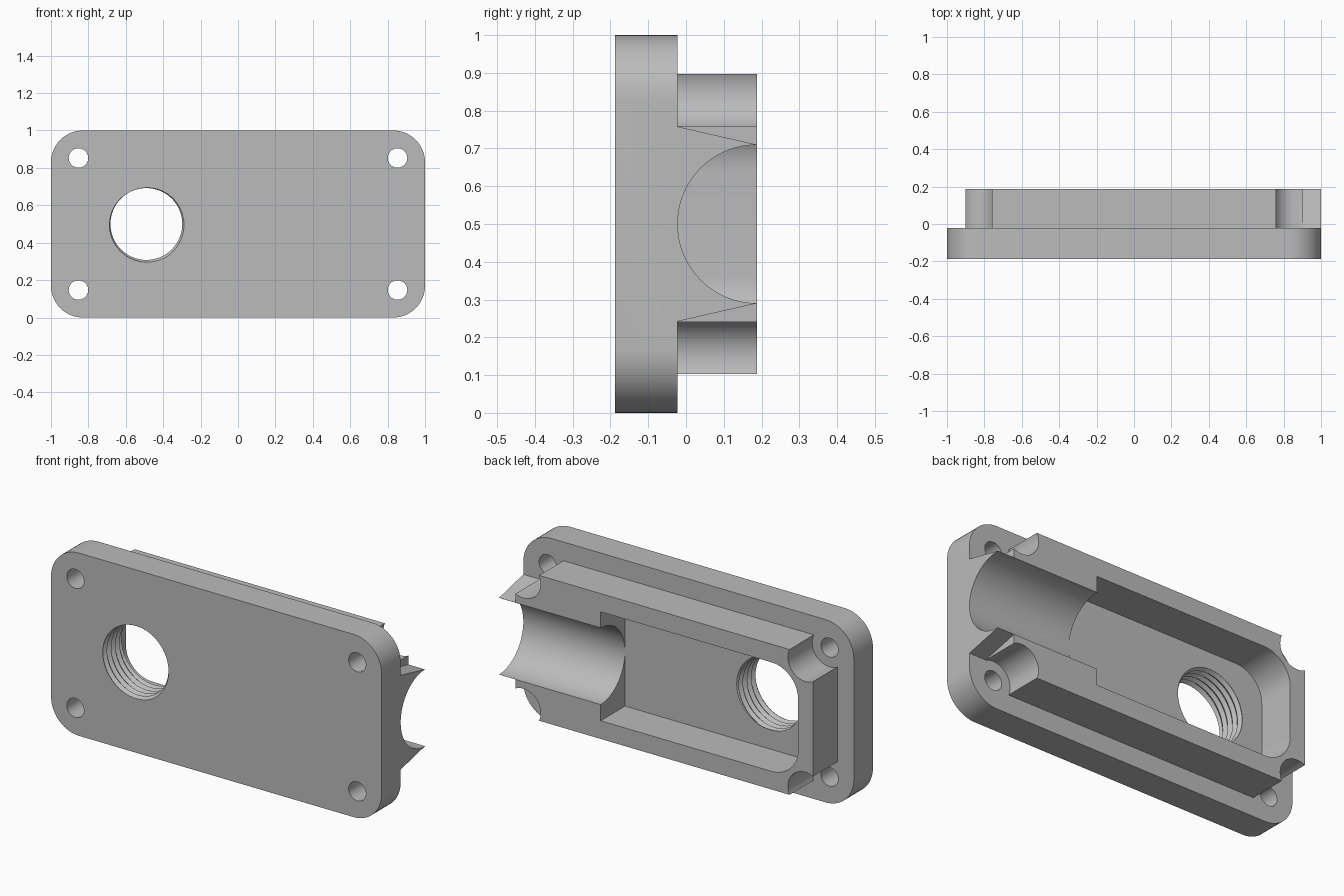
import bpy, bmesh
from math import sin, cos, pi, tau

if "Cube" in bpy.data.objects:
    bpy.data.objects.remove(bpy.data.objects["Cube"])

FRONT, FLOOR, BACK = -0.1875, -0.0225, 0.1875
MID = 0.5                      # height of the centre line
SCREW_X, SCREW_Z = 0.853, 0.353

grey = bpy.data.materials.new("plain grey")
grey.use_nodes = True
grey.diffuse_color = (0.5, 0.5, 0.5, 1)
grey.node_tree.nodes["Principled BSDF"].inputs["Base Color"].default_value = (0.5, 0.5, 0.5, 1)


def finish(name, bm):
    bmesh.ops.recalc_face_normals(bm, faces=bm.faces)
    mesh = bpy.data.meshes.new(name)
    bm.to_mesh(mesh)
    bm.free()
    mesh.materials.append(grey)
    obj = bpy.data.objects.new(name, mesh)
    bpy.context.collection.objects.link(obj)
    return obj


def prism(name, outline, start, end, axis="y"):
    """Extrude an outline: (x, z) pairs along y, or (y, z) pairs along x."""
    bm = bmesh.new()
    place = (lambda a, b, t: (a, t, b)) if axis == "y" else (lambda a, b, t: (t, a, b))
    rings = [[bm.verts.new(place(a, b, t)) for a, b in outline] for t in (start, end)]
    n = len(outline)
    for ring in rings:
        bm.faces.new(ring)
    for i in range(n):
        j = (i + 1) % n
        bm.faces.new((rings[0][i], rings[0][j], rings[1][j], rings[1][i]))
    return finish(name, bm)


def circle(cx, cz, r, n=48):
    return [(cx + r * cos(tau * i / n), cz + r * sin(tau * i / n)) for i in range(n)]


def rounded(x0, x1, half_height, left, right, n=14):
    """Rectangle outline about the centre line, with corner radii per end."""
    points = []
    corners = ((1, 1, right), (-1, 1, left), (-1, -1, left), (1, -1, right))
    for k, (sx, sz, r) in enumerate(corners):
        cx = (x1 if sx > 0 else x0) - sx * r
        cz = MID + sz * (half_height - r)
        for i in range(n + 1 if r else 1):
            a = k * pi / 2 + i * pi / 2 / n
            points.append((cx + r * cos(a), cz + r * sin(a)))
    return points


def combine(target, tool, operation="DIFFERENCE"):
    mod = target.modifiers.new("combine", "BOOLEAN")
    mod.operation, mod.solver, mod.object = operation, "EXACT", tool
    bpy.ops.object.select_all(action="DESELECT")
    bpy.context.view_layer.objects.active = target
    target.select_set(True)
    bpy.ops.object.modifier_apply(modifier=mod.name)
    bpy.data.objects.remove(tool)


def thread_cutter(cx, cz, minor, major, pitch, y0, turns, n=64):
    """Helical screw thread about y, closed by a cone at each end."""
    bm = bmesh.new()
    rows = 2 * turns + 1
    grid = []
    for j in range(rows + 2):
        r = major if j % 2 else minor
        line = []
        for i in range(n):
            a = tau * i / n
            y = y0 + pitch * (j / 2 + i / n)
            line.append(bm.verts.new((cx + r * cos(a), y, cz - r * sin(a))))
        grid.append(line)

    def vert(j, i):
        return grid[j][i] if i < n else grid[j + 2][0]

    for j in range(rows - 1):
        for i in range(n):
            bm.faces.new((vert(j, i), vert(j, i + 1), vert(j + 1, i + 1), vert(j + 1, i)))
    # the first column climbs two rows at the seam
    for line in grid[rows:]:
        bmesh.ops.delete(bm, geom=[v for v in line if not v.link_faces], context="VERTS")
    middle = y0 + pitch * turns / 2
    tips = [bm.verts.new((cx, y, cz)) for y in (y0 - 0.1, y0 + pitch * (turns + 1) + 0.1)]
    for edge in [e for e in bm.edges if e.is_boundary]:
        tip = tips[0] if edge.verts[0].co.y < middle else tips[1]
        bm.faces.new((edge.verts[0], edge.verts[1], tip))
    return finish("thread_cutter", bm)


# Raised block with the corners scooped out around the screws
block = prism("raised_block", rounded(-0.9, 0.9, 0.3975, 0, 0), FLOOR - 0.04, BACK)
for sx in (-1, 1):
    for sz in (-1, 1):
        combine(block, prism("scoop", circle(sx * SCREW_X, MID + sz * SCREW_Z, 0.105), -0.3, 0.4))

# Tapered spout carrying the channel to the end of the plate
half_spout = [(FLOOR - 0.04, 0.258), (FLOOR, 0.258), (BACK, 0.21)]
spout = [(y, MID + d) for y, d in half_spout] + [(y, MID - d) for y, d in reversed(half_spout)]
combine(block, prism("spout", spout, 0.89, 1.0, "x"), "UNION")

# Pocket and half-round channel
combine(block, prism("pocket", rounded(-0.81, 0.385, 0.298, 0.16, 0), -0.3, 0.4))
combine(block, prism("channel", circle(BACK, MID, 0.2095, 96), 0.3, 1.2, "x"))

# Cover plate, joined to the block
cover = prism("cover_plate", rounded(-1, 1, 0.5, 0.17, 0.17), FRONT, FLOOR)
combine(cover, block, "UNION")

# Screw holes and threaded port
for sx in (-1, 1):
    for sz in (-1, 1):
        combine(cover, prism("screw_hole", circle(sx * SCREW_X, MID + sz * SCREW_Z, 0.052), -0.3, 0.0))
combine(cover, thread_cutter(-0.49, MID, 0.192, 0.206, 0.036, FRONT - 0.06, 8))

bpy.ops.object.select_all(action="DESELECT")
cover.select_set(True)
bpy.context.view_layer.objects.active = cover
bpy.ops.object.shade_smooth_by_angle(angle=pi / 6)
